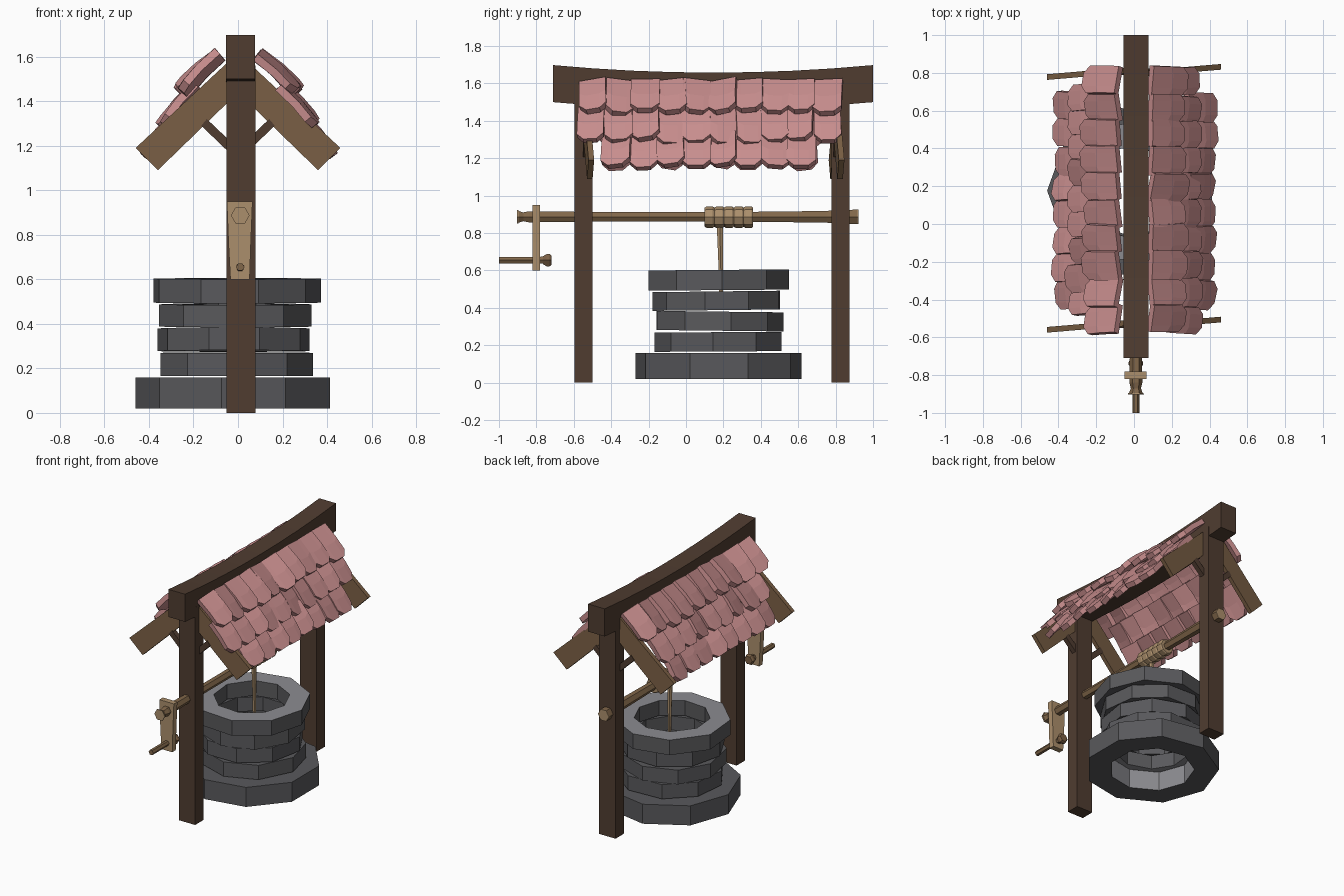
import bpy, bmesh, math, random
from mathutils import Vector, Matrix

if "Cube" in bpy.data.objects:
    bpy.data.objects.remove(bpy.data.objects["Cube"])

random.seed(11)


def material(name, rgb):
    m = bpy.data.materials.new(name)
    m.diffuse_color = (*rgb, 1)
    m.use_nodes = True
    m.node_tree.nodes["Principled BSDF"].inputs["Base Color"].default_value = m.diffuse_color
    return m


DARK = material("dark wood", (0.080, 0.046, 0.030))
BROWN = material("rafter wood", (0.20, 0.118, 0.06))
AXLE = material("axle wood", (0.22, 0.135, 0.068))
TAN = material("pale wood", (0.41, 0.275, 0.15))
STONE = material("stone", (0.10, 0.10, 0.107))
PALE = material("pale stone", (0.26, 0.26, 0.28))
TILE = material("roof tile", (0.58, 0.27, 0.27))


def finish(name, bm, *mats):
    bmesh.ops.recalc_face_normals(bm, faces=bm.faces[:])
    me = bpy.data.meshes.new(name)
    bm.to_mesh(me)
    bm.free()
    ob = bpy.data.objects.new(name, me)
    bpy.context.collection.objects.link(ob)
    for m in mats:
        me.materials.append(m)
    return ob


def loft(name, sections, mat, closed=False):
    """Skin equal-length point loops, capped unless closed on itself."""
    bm = bmesh.new()
    rings = [[bm.verts.new(p) for p in s] for s in sections]
    n = len(rings[0])
    pairs = list(zip(rings, rings[1:])) + ([(rings[-1], rings[0])] if closed else [])
    for a, b in pairs:
        for i in range(n):
            j = (i + 1) % n
            bm.faces.new((a[i], a[j], b[j], b[i]))
    if not closed:
        bm.faces.new(rings[0])
        bm.faces.new(rings[-1])
    return finish(name, bm, mat)


def rod(name, profile, n, x, z, mat):
    """Turned rod along y from (y, radius) pairs."""
    ang = [2 * math.pi * i / n for i in range(n)]
    return loft(name, [[(x + r * math.cos(a), y, z + r * math.sin(a)) for a in ang]
                       for y, r in profile], mat)


def box(name, lo, hi, mat):
    (x0, y0, z0), (x1, y1, z1) = lo, hi
    return loft(name, [[(x0, y0, z), (x1, y0, z), (x1, y1, z), (x0, y1, z)]
                       for z in (z0, z1)], mat)


def plank(name, outline, y, t, mat, yaw=0):
    """Flat board: an xz outline given thickness in y, skewed by yaw."""
    return loft(name, [[(x, y + d + x * yaw, z) for x, z in outline]
                       for d in (-t / 2, t / 2)], mat)


# Stone courses: nine-sided rings, each turned and tilted a little
N = 9
courses = [(0.02, 0.16, 0.45, 0.285, -0.01, 0.175, 0, 0.0),
           (0.167, 0.27, 0.348, 0.25, -0.01, 0.18, 13, 0.002),
           (0.278, 0.38, 0.348, 0.25, -0.02, 0.173, 31, -0.004),
           (0.388, 0.488, 0.348, 0.25, -0.01, 0.17, 8, 0.004),
           (0.495, 0.603, 0.383, 0.25, -0.01, 0.17, 24, 0.003)]
for k, (z0, z1, ro, ri, cx, cy, turn, tilt) in enumerate(courses):
    secs = []
    for i in range(N):
        a = math.pi + math.radians(turn) + 2 * math.pi * (i + random.uniform(-.05, .05)) / N
        c, s = math.cos(a), math.sin(a)
        secs.append([(cx + r * c, cy + r * s, z + tilt * s * r / ro)
                     for r, z in ((ro, z0), (ro, z1), (ri, z1), (ri, z0))])
    ring = loft(f"stone_course_{k + 1}", secs, STONE, closed=True)
    ring.data.materials.append(PALE)
    for f in ring.data.polygons:
        to_axis = (f.center.x - cx) * f.normal.x + (f.center.y - cy) * f.normal.y
        rim = k == 4 and f.normal.z > 0.8
        inner = k == 0 and to_axis < -0.1
        if rim or inner or (k == 1 and f.normal.z < -0.8):
            f.material_index = 1

# Posts and sagging ridge beam
box("front_post", (-0.052, -0.597, 0), (0.078, -0.5, 1.56), DARK)
box("back_post", (-0.052, 0.777, 0), (0.078, 0.873, 1.56), DARK)
beam = []
for i in range(9):
    t = i / 4 - 1
    sag = 0.04 * (1 - t * t)
    y = 0.145 + 0.855 * t
    beam.append([(-0.055, y, 1.5 - sag), (0.077, y, 1.5 - sag),
                 (0.077, y, 1.698 - sag), (-0.055, y, 1.698 - sag)])
loft("ridge_beam", beam, DARK)

# Rafters and braces at both ends
for end, mid in (("front", -0.533), ("back", 0.805)):
    for side, s in (("left", -1), ("right", 1)):
        plank(f"{end}_{side}_rafter",
              [(s * x, z) for x, z in ((0.03, 1.59), (0.46, 1.19), (0.36, 1.09), (0.03, 1.41))],
              mid - s * 0.012, 0.03, BROWN, 0.085)
        plank(f"{end}_{side}_brace",
              [(s * x, z) for x, z in ((0.04, 1.17), (0.165, 1.29), (0.14, 1.32), (0.04, 1.225))],
              mid, 0.035, DARK)

# Axle, rope coil and hanging rope
rod("axle", [(-0.9, 0.038), (-0.87, 0.027), (-0.84, 0.034), (-0.5, 0.03), (0.3, 0.03),
             (0.75, 0.036), (0.8, 0.042), (0.92, 0.044)], 6, 0.01, 0.887, AXLE)
rod("axle_cap", [(0.918, 0.044), (0.922, 0.044)], 6, 0.01, 0.887, TAN)
coil = []
for i in range(5):
    y = 0.1 + i * 0.052
    coil += [(y, 0.051), (y + 0.009, 0.057), (y + 0.043, 0.057), (y + 0.0515, 0.051)]
rod("rope_coil", coil, 8, 0.01, 0.885, TAN)
ang = [math.pi / 3 * i for i in range(6)]
loft("hanging_rope", [[(r * math.cos(a), y + r * math.sin(a), z) for a in ang]
                      for z, y, r in ((0.87, 0.18, 0.019), (0.6, 0.186, 0.013),
                                      (0.45, 0.187, 0.012))], TAN)

# Crank plate, handle and knob
plank("crank_plate", [(-0.034, 0.6), (0.052, 0.6), (0.057, 0.75), (0.065, 0.95),
                      (-0.05, 0.95), (-0.042, 0.75)], -0.8, 0.04, TAN)
rod("axle_end", [(-0.903, 0.042), (-0.895, 0.041)], 6, 0.01, 0.887, TAN)
rod("crank_handle", [(-1, 0.019), (-0.83, 0.019), (-0.76, 0.022)], 6, 0.01, 0.655, AXLE)
rod("handle_knob", [(-0.765, 0.024), (-0.745, 0.038), (-0.73, 0.038), (-0.72, 0.03)],
    6, 0.01, 0.655, BROWN)


# Roof tiles: overlapping, loosely rolled, with clipped lower corners
def add_tile(bm, s, y, w, top, bottom):
    d = Vector((s * (bottom[0] - top[0]), 0, bottom[1] - top[1]))
    length = d.length + random.uniform(-0.01, 0.012)
    d.normalize()
    u = Vector((0, 1, 0))
    n = Vector((-s * d.z, 0, s * d.x))
    rot = (Matrix.Rotation(random.uniform(-0.27, 0.27), 3, d)
           @ Matrix.Rotation(random.uniform(-0.05, 0.05), 3, n)
           @ Matrix.Rotation(random.uniform(-0.06, 0.06), 3, u))
    o = Vector((s * top[0] + 0.003, y, top[1]))
    grid = []
    for v in (0, 0.55, 1):
        row = []
        for c in (-0.5, -0.25, 0.25, 0.5):
            run = v * (length - (0.04 if abs(c) > 0.4 else 0))
            lift = 0.006 if v == 0.55 else 0
            row.append(bm.verts.new(o + rot @ (u * c * w + d * run + n * lift)))
        grid.append(row)
    for a, b in zip(grid, grid[1:]):
        for i in range(3):
            bm.faces.new((a[i], a[i + 1], b[i + 1], b[i]))


rows = [(-0.57, 0.83, 10, (0.085, 1.61), (0.262, 1.447)),
        (-0.57, 0.82, 10, (0.185, 1.465), (0.342, 1.29)),
        (-0.44, 0.69, 8, (0.275, 1.325), (0.413, 1.155))]
for side, s in (("left", -1), ("right", 1)):
    for k, (y0, y1, count, top, bottom) in enumerate(rows):
        bm = bmesh.new()
        # the second row on the left stops short of the gable ends
        if s < 0 and k == 1:
            y0, y1, count = -0.48, 0.75, 9
        step = (y1 - y0) / count
        for i in range(count):
            add_tile(bm, s, y0 + (i + 0.5) * step + random.uniform(-.006, .006),
                     step * random.uniform(1.02, 1.12), top, bottom)
        ob = finish(f"{side}_tile_row_{k + 1}", bm, TILE)
        mod = ob.modifiers.new("thickness", 'SOLIDIFY')
        mod.thickness = 0.036
        mod.offset = 0
